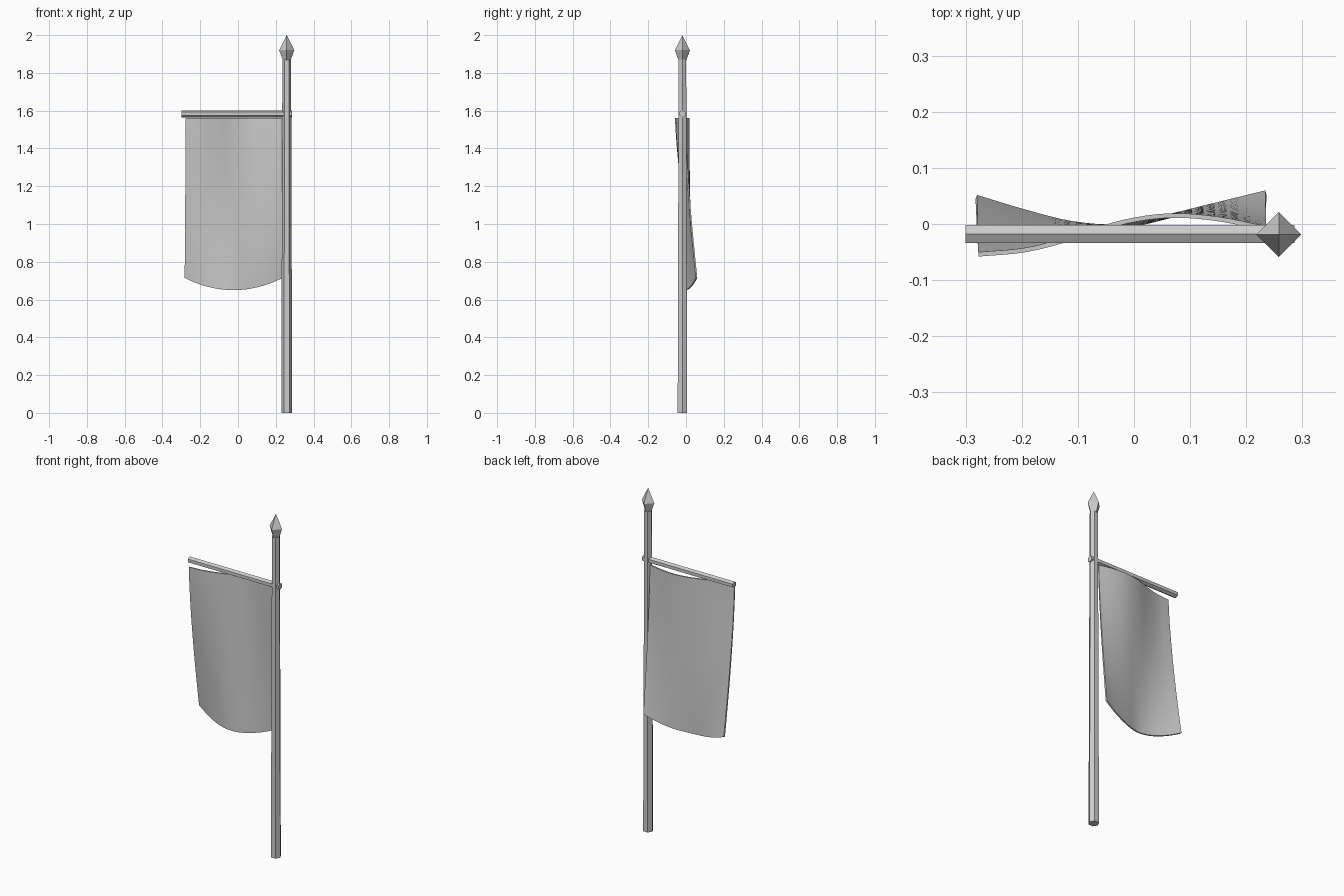
import bpy, bmesh, math
from mathutils import Vector

if "Cube" in bpy.data.objects:
    bpy.data.objects.remove(bpy.data.objects["Cube"])

grey = bpy.data.materials.new("grey")
grey.diffuse_color = (0.6, 0.6, 0.6, 1)
grey.use_nodes = True
grey.node_tree.nodes["Principled BSDF"].inputs["Base Color"].default_value = grey.diffuse_color

PX, PY = 0.258, -0.019   # pole axis


def make_object(name, bm):
    bmesh.ops.recalc_face_normals(bm, faces=bm.faces)
    mesh = bpy.data.meshes.new(name)
    bm.to_mesh(mesh)
    bm.free()
    mesh.materials.append(grey)
    ob = bpy.data.objects.new(name, mesh)
    bpy.context.collection.objects.link(ob)
    return ob


def lathe(name, sides, profile, along_x=False, origin=(0, 0, 0)):
    """Faceted rings (distance, radius) along z or x; zero radius makes a point."""
    bm = bmesh.new()
    rings = []
    for d, r in profile:
        ring = []
        for i in range(sides if r else 1):
            a = 2 * math.pi * i / sides
            c, s = r * math.cos(a), r * math.sin(a)
            v = Vector((d, s, c)) if along_x else Vector((c, s, d))
            ring.append(bm.verts.new(v + Vector(origin)))
        rings.append(ring)
    for lo, hi in zip(rings, rings[1:]):
        for i in range(sides):
            j = (i + 1) % sides
            if len(hi) == 1:
                bm.faces.new((lo[i], lo[j], hi[0]))
            else:
                bm.faces.new((lo[i], lo[j], hi[j], hi[i]))
    for ring in (rings[0], rings[-1]):
        if len(ring) > 1:
            bm.faces.new(ring)
    return make_object(name, bm)


# Pole, spear tip and crossbar
lathe("pole", 6, [(0, 0.029), (1.87, 0.023)], origin=(PX, PY, 0))
lathe("spear_tip", 4, [(1.865, 0.02), (1.92, 0.04), (2.0, 0)], origin=(PX, PY, 0))
lathe("crossbar", 6, [(-0.3, 0.0185), (0.286, 0.0185)], along_x=True, origin=(0, -0.018, 1.583))


# Hanging cloth: blend from a wavy top edge to a bowed lower edge
def spline(pts, u):
    n = len(pts) - 1
    p = [2 * pts[0] - pts[1]] + pts + [2 * pts[-1] - pts[-2]]
    i = min(int(u * n), n - 1)
    t = u * n - i
    a, b, c, d = p[i:i + 4]
    return b + 0.5 * t * (c - a + t * (2 * a - 5 * b + 4 * c - d + t * (3 * (b - c) + d - a)))


top_y = [-0.054, -0.046, -0.024, 0.003, 0.015, 0.009, -0.008]
low_y = [0.048, 0.022, 0.001, -0.004, 0.014, 0.035, 0.056]
NU, NV = 24, 20
bm = bmesh.new()
grid = []
for j in range(NV + 1):
    t = j / NV
    row = []
    for i in range(NU + 1):
        u = i / NU
        x = -0.277 + 0.512 * u - 0.004 * t * (1 - u)
        z_low = 0.65 + 0.065 * (2 * u - 1) ** 2
        k = t ** 1.4
        y = spline(top_y, u) * (1 - k) + spline(low_y, u) * k
        row.append(bm.verts.new((x, y, 1.56 + (z_low - 1.56) * t)))
    grid.append(row)
for a, b in zip(grid, grid[1:]):
    for i in range(NU):
        bm.faces.new((a[i], a[i + 1], b[i + 1], b[i]))
cloth = make_object("banner_cloth", bm)
mod = cloth.modifiers.new("thickness", 'SOLIDIFY')
mod.thickness = 0.008
mod.offset = 0
bpy.context.view_layer.objects.active = cloth
cloth.select_set(True)
bpy.ops.object.modifier_apply(modifier=mod.name)
bpy.ops.object.shade_smooth_by_angle(angle=math.radians(40))
